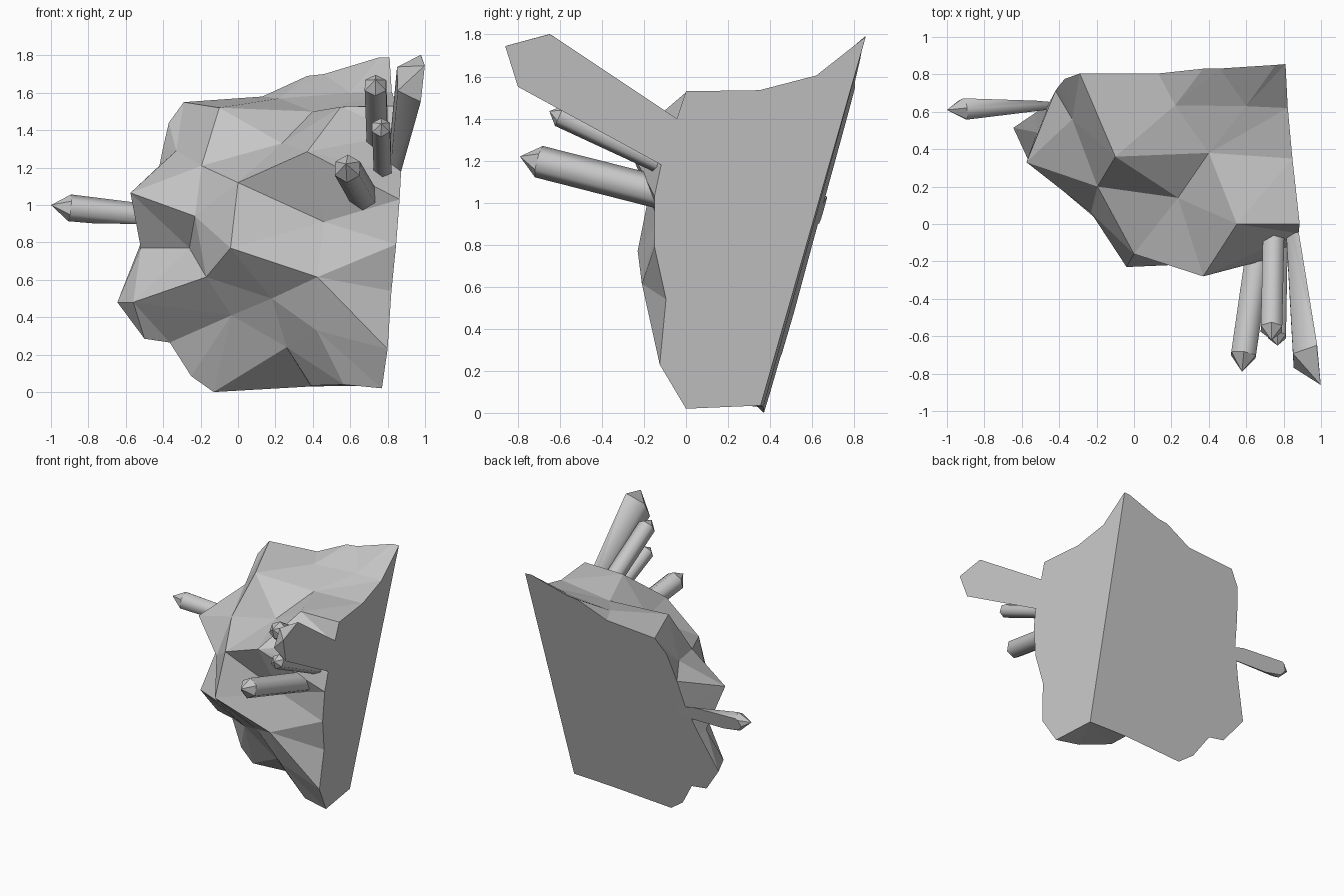
import bpy, bmesh, math
from mathutils import Vector
from mathutils.geometry import delaunay_2d_cdt

if "Cube" in bpy.data.objects:
    bpy.data.objects.remove(bpy.data.objects["Cube"])

stone = bpy.data.materials.new("stone grey")
stone.diffuse_color = (0.57, 0.57, 0.57, 1)
stone.use_nodes = True
stone.node_tree.nodes["Principled BSDF"].inputs["Base Color"].default_value = stone.diffuse_color

# The two flat cut planes of the rock
def right_x(y, z): return 0.768 - 0.112 * y + 0.077 * z
def back_y(x, z): return 0.368 + 0.278 * z - 0.02 * x
RIGHT = (Vector((0.768, 0, 0)), Vector((1, 0.112, -0.077)).normalized())
BACK = (Vector((0, 0.368, 0)), Vector((0.02, 1, -0.278)).normalized())

def add(name, bm):
    bmesh.ops.recalc_face_normals(bm, faces=bm.faces)
    me = bpy.data.meshes.new(name)
    bm.to_mesh(me)
    bm.free()
    me.materials.append(stone)
    ob = bpy.data.objects.new(name, me)
    bpy.context.collection.objects.link(ob)

# Rock outline on the right cut (y, z), top corner down to bottom corner
right_yz = [(.855, 1.79), (.62, 1.605), (.35, 1.535), (0, 1.53), (-.05, 1.38), (-.12, 1.17),
            (-.15, 1.03), (-.15, .79), (-.095, .54), (-.125, .23), (0, .02), (.355, .035)]
# Rock outline on the back cut (x, z), bottom to top
back_xz = [(.39, .03), (-.13, .0), (-.25, .085), (-.365, .265), (-.5, .285), (-.645, .48),
           (-.53, .77), (-.45, 1.0), (-.42, 1.21), (-.40, 1.31), (-.37, 1.44), (-.29, 1.55),
           (.13, 1.58), (.37, 1.69), (.46, 1.70), (.757, 1.79)]
# Front facet corners
facets = [(-.10, .36, 1.52), (-.195, .20, 1.21), (0, -.16, 1.12), (-.575, .33, 1.065),
          (.37, -.28, 1.285), (.235, .14, 1.33), (.55, 0, 1.525), (.40, .38, 1.50),
          (.60, .63, 1.60), (.22, .635, 1.57), (-.33, .56, 1.29), (-.23, .06, .94),
          (-.04, -.23, .77), (-.52, .49, .77), (-.26, .27, .77), (-.17, 0, .615),
          (.46, -.13, .91), (.425, -.21, .615), (-.035, .13, .41), (.18, -.02, .50),
          (.42, -.08, .33), (.26, .11, .24), (.565, .03, .04), (.39, .2, .035),
          (-.56, .33, .48)]

right = [Vector((right_x(y, z), y, z)) for y, z in right_yz]
back = [Vector((x, back_y(x, z), z)) for x, z in back_xz]
outline = right + back
points = outline + [Vector(p) for p in facets]

# Unroll the points around an inner centre and triangulate inside the outline
centre = Vector((.62, .5, .85))
axis = Vector((-.7, -.7, .1)).normalized()
u = axis.cross(Vector((0, 0, 1))).normalized()
v = u.cross(axis)
flat = []
for p in points:
    d = (p - centre).normalized()
    a = math.atan2(d.dot(v), d.dot(u))
    r = axis.angle(d)
    flat.append(Vector((r * math.cos(a), r * math.sin(a))))
n = len(outline)
# Ridges and creases that must stay as edges, as pairs of facet corners
ridge_ids = [(3, 1), (2, 12), (12, 17), (4, 2), (12, 11), (17, 20), (3, 11), (11, 14), (3, 13),
             (13, 14), (14, 15), (24, 15), (24, 18), (15, 12), (15, 18), (18, 21), (20, 21),
             (20, 22), (21, 22)]
ridges = [(n + a, n + b) for a, b in ridge_ids]
edges = [(i, (i + 1) % n) for i in range(n)] + ridges
res = delaunay_2d_cdt(flat, edges, [], 1, 1e-6)

bm = bmesh.new()
verts = []
for co, orig in zip(res[0], res[3]):
    i = orig[0] if orig else min(range(len(flat)), key=lambda k: (flat[k] - co).length)
    verts.append(bm.verts.new(points[i]))
ids = {o: verts[k] for k, orig in enumerate(res[3]) for o in orig}
for f in res[2]:
    bm.faces.new([verts[i] for i in f])
# Flat cut faces
m = len(right)
bm.faces.new([ids[i] for i in range(m)])
bm.faces.new([ids[i] for i in list(range(m - 1, n)) + [0]])
add("rock", bm)

# Six-sided crystals with pointed ends, trimmed where a cut plane passes
def crystal(name, base, shoulder, tip, r0, r1, cut=None, sides=6):
    base, shoulder, tip = Vector(base), Vector(shoulder), Vector(tip)
    d = (shoulder - base).normalized()
    s = d.cross(Vector((0, 0, 1))).normalized()
    t = s.cross(d)
    bm = bmesh.new()
    rings = []
    for c, r in ((base, r0), (shoulder, r1)):
        rings.append([bm.verts.new(c + r * (math.sin(k * math.tau / sides) * s
                     + math.cos(k * math.tau / sides) * t)) for k in range(sides)])
    a, b = rings
    top = bm.verts.new(tip)
    bm.faces.new(a)
    for k in range(sides):
        j = (k + 1) % sides
        bm.faces.new((a[k], a[j], b[j], b[k])).smooth = True
        bm.faces.new((b[k], b[j], top))
        bm.edges.get((b[k], b[j])).smooth = False
    if cut:
        bmesh.ops.bisect_plane(bm, geom=bm.verts[:] + bm.edges[:] + bm.faces[:], dist=1e-5,
                               plane_co=cut[0], plane_no=cut[1], clear_outer=True)
        hole = bmesh.ops.holes_fill(bm, edges=[e for e in bm.edges if e.is_boundary])
        for f in hole["faces"]:
            f.smooth = False
            for e in f.edges:
                e.smooth = False
    add(name, bm)

crystal("left_crystal", (-.38, .675, .93), (-.90, .62, .985), (-1.0, .61, 1.0), .062, .072, BACK)
crystal("large_cut_crystal", (.945, .05, 1.21), (.98, -.725, 1.675), (.998, -.86, 1.745), .158, .148, RIGHT)
crystal("upper_crystal", (.75, .08, 1.24), (.735, -.56, 1.64), (.735, -.62, 1.67), .066, .066)
crystal("middle_crystal", (.775, -.05, 1.16), (.765, -.6, 1.415), (.767, -.65, 1.435), .055, .055)
crystal("lower_crystal", (.68, -.05, 1.03), (.585, -.70, 1.195), (.577, -.79, 1.22), .078, .077)
